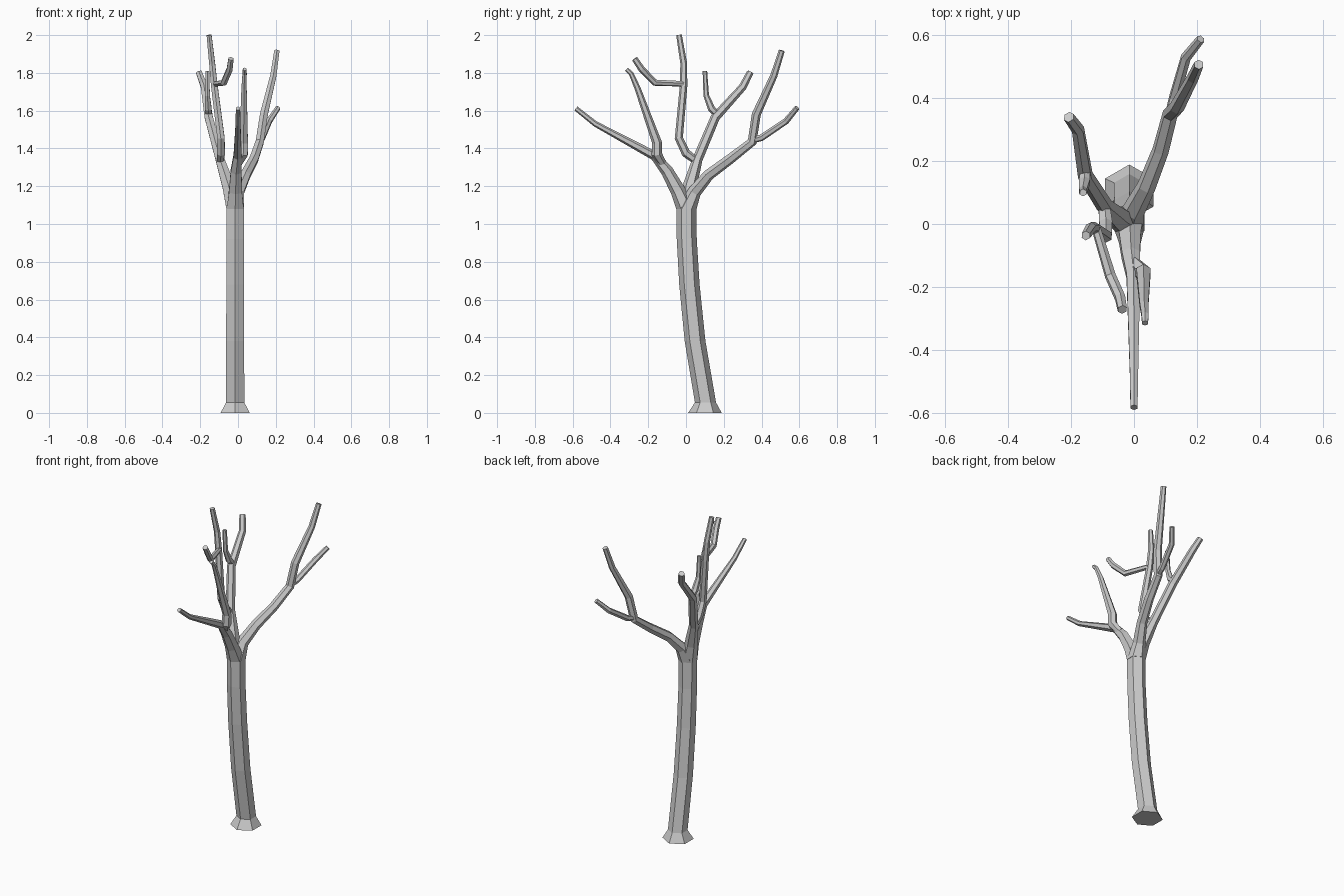
import bpy, bmesh, math
from mathutils import Vector

UP = Vector((0, 0, 1))


def limb(name, path, level=False, start=None, sides=6):
    """Six-sided faceted tube through (x, y, z, radius) points."""
    pts = [Vector(p[:3]) for p in path]
    n = len(pts)
    bm = bmesh.new()
    rings = []
    u, prev = Vector((0, 1, 0)), UP
    for i, p in enumerate(pts):
        if level or (i == 0 and start):
            t = UP
        else:
            a = (p - pts[i - 1]).normalized() if i else Vector()
            b = (pts[i + 1] - p).normalized() if i < n - 1 else Vector()
            t = (a + b).normalized()
        u = prev.rotation_difference(t) @ u
        prev = t
        v = t.cross(u)
        r = path[i][3]
        rings.append([bm.verts.new(p + r * (math.cos(k * math.tau / sides) * u
                                            + math.sin(k * math.tau / sides) * v))
                      for k in range(sides)])
    for lo, hi in zip(rings, rings[1:]):
        for k in range(sides):
            j = (k + 1) % sides
            bm.faces.new((lo[k], lo[j], hi[j], hi[k]))
    bm.faces.new(rings[0][::-1])
    bm.faces.new(rings[-1])
    bmesh.ops.recalc_face_normals(bm, faces=bm.faces)
    mesh = bpy.data.meshes.new(name)
    bm.to_mesh(mesh)
    bm.free()
    obj = bpy.data.objects.new(name, mesh)
    bpy.context.collection.objects.link(obj)


# Trunk with flared foot and gentle bend
limb("trunk", [(-0.015, 0.10, 0, 0.089), (-0.015, 0.103, 0.055, 0.056),
               (-0.015, 0.048, 0.38, 0.055), (-0.015, 0.018, 0.68, 0.054),
               (-0.015, 0.004, 0.92, 0.053), (-0.015, 0.002, 1.09, 0.053)], level=True)

# Front limb and its twig
limb("front_limb", [(-0.015, 0.0, 1.08, 0.052), (-0.013, -0.042, 1.175, 0.040),
                    (-0.01, -0.10, 1.28, 0.033), (-0.002, -0.165, 1.36, 0.025),
                    (0, -0.48, 1.53, 0.015), (0, -0.583, 1.612, 0.013)], start=True)
limb("front_twig", [(0.0, -0.125, 1.32, 0.022), (0.028, -0.155, 1.37, 0.028),
                    (0.03, -0.153, 1.43, 0.026), (0.032, -0.257, 1.72, 0.016),
                    (0.035, -0.29, 1.795, 0.013), (0.035, -0.315, 1.82, 0.011)])

# Back limb and its twig
limb("back_limb", [(-0.012, 0.004, 1.08, 0.052), (0.0, 0.045, 1.17, 0.036),
                   (0.04, 0.12, 1.26, 0.030), (0.085, 0.235, 1.345, 0.027),
                   (0.115, 0.35, 1.435, 0.025), (0.137, 0.372, 1.58, 0.024),
                   (0.187, 0.465, 1.785, 0.019), (0.206, 0.507, 1.918, 0.016)], start=True)
limb("back_twig", [(0.112, 0.34, 1.44, 0.016), (0.128, 0.40, 1.457, 0.018),
                   (0.165, 0.53, 1.545, 0.017), (0.212, 0.588, 1.615, 0.014)])

# Side limb rising to the left, with its twig
limb("side_limb", [(-0.018, 0.002, 1.08, 0.050), (-0.05, 0.02, 1.20, 0.038),
                   (-0.095, 0.06, 1.34, 0.027), (-0.155, 0.155, 1.565, 0.025),
                   (-0.178, 0.30, 1.725, 0.021), (-0.207, 0.34, 1.803, 0.018)], start=True)
limb("side_twig", [(-0.155, 0.17, 1.575, 0.016), (-0.157, 0.135, 1.61, 0.020),
                   (-0.162, 0.107, 1.68, 0.015), (-0.162, 0.10, 1.81, 0.012)])

# Tall central limb and its forward-hooking twig
limb("tall_limb", [(-0.095, 0.06, 1.33, 0.020), (-0.09, 0.0, 1.375, 0.024),
                   (-0.09, -0.038, 1.455, 0.022), (-0.125, -0.013, 1.73, 0.020),
                   (-0.137, -0.012, 1.85, 0.018), (-0.153, -0.037, 2.0, 0.015)])
limb("tall_twig", [(-0.12, -0.015, 1.742, 0.015), (-0.075, -0.165, 1.748, 0.018),
                   (-0.044, -0.235, 1.82, 0.018), (-0.037, -0.272, 1.875, 0.016)])
